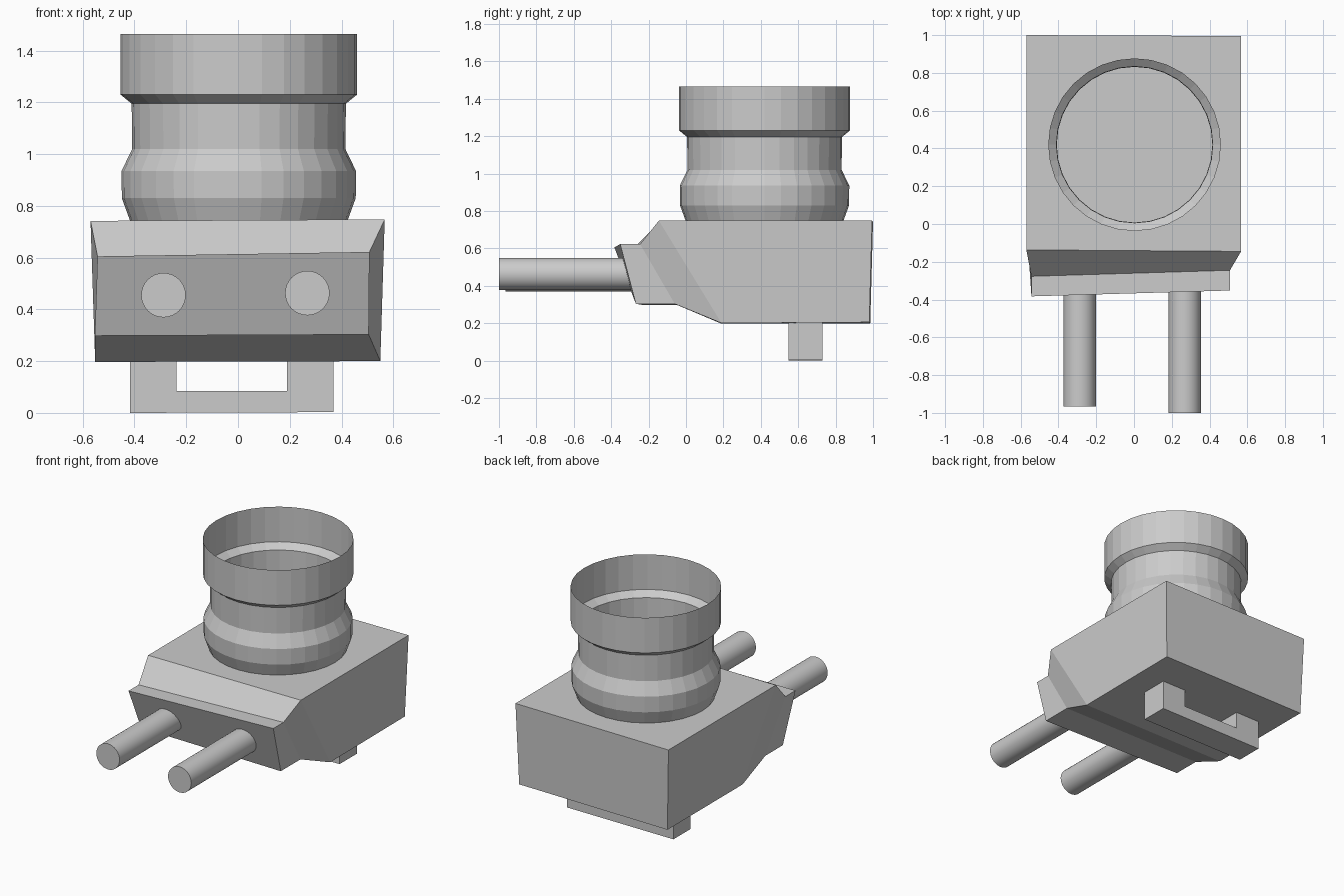
import bpy, bmesh, math
from mathutils import Matrix

if "Cube" in bpy.data.objects:
    bpy.data.objects.remove(bpy.data.objects["Cube"])


def make_object(name, bm):
    bmesh.ops.recalc_face_normals(bm, faces=bm.faces)
    mesh = bpy.data.meshes.new(name)
    bm.to_mesh(mesh)
    bm.free()
    obj = bpy.data.objects.new(name, mesh)
    bpy.context.collection.objects.link(obj)
    return obj


def loft(name, rings, caps=True):
    """Bridge successive closed rings of points with quads."""
    bm = bmesh.new()
    loops = [[bm.verts.new(p) for p in ring] for ring in rings]
    for a, b in zip(loops, loops[1:]):
        for i in range(len(a)):
            j = (i + 1) % len(a)
            bm.faces.new((a[i], a[j], b[j], b[i]))
    if caps:
        bm.faces.new(loops[0])
        bm.faces.new(loops[-1])
    return make_object(name, bm)


def circle(r, z, n=32, cx=0.003, cy=0.42):
    return [(cx + r * math.cos(2 * math.pi * i / n),
             cy + r * math.sin(2 * math.pi * i / n), z) for i in range(n)]


# Body: back wall, slanted front, tapered step, nose plate
# each ring: left top, right top, right bottom, left bottom
loft("body", [
    [(-0.57, 1.0, 0.742), (0.567, 0.995, 0.748), (0.55, 0.98, 0.205), (-0.552, 0.985, 0.197)],
    [(-0.57, -0.137, 0.742), (0.567, -0.145, 0.748), (0.55, 0.19, 0.20), (-0.552, 0.19, 0.197)],
    [(-0.543, -0.277, 0.605), (0.508, -0.245, 0.622), (0.505, -0.06, 0.303), (-0.553, -0.05, 0.298)],
    [(-0.543, -0.383, 0.605), (0.508, -0.352, 0.622), (0.505, -0.268, 0.303), (-0.553, -0.235, 0.298)],
])

# Open thin-walled cup with a bulge and a wider rim
cup_profile = [(0.42, 0.742), (0.452, 0.83), (0.453, 0.935), (0.412, 1.02),
               (0.414, 1.195), (0.457, 1.23), (0.457, 1.465)]
loft("cup", [circle(r, z) for r, z in cup_profile], caps=False)

# Two front rods
for name, x, z, y0 in (("left_rod", -0.288, 0.455, -0.965),
                       ("right_rod", 0.268, 0.463, -1.0)):
    y1 = -0.2
    bm = bmesh.new()
    bmesh.ops.create_cone(
        bm, cap_ends=True, segments=32, radius1=0.086, radius2=0.086, depth=y1 - y0,
        matrix=Matrix.Translation((x, (y0 + y1) / 2, z)) @ Matrix.Rotation(math.pi / 2, 4, 'X'))
    rod = make_object(name, bm)
    rod.data.shade_smooth()
    bpy.context.view_layer.objects.active = rod
    rod.select_set(True)
    bpy.ops.object.shade_smooth_by_angle(angle=math.radians(35))
    rod.select_set(False)

# U-shaped bracket underneath
u_shape = [(-0.418, 0.205), (-0.418, 0), (0.37, 0.003), (0.37, 0.205),
           (0.19, 0.205), (0.19, 0.085), (-0.237, 0.085), (-0.237, 0.205)]
loft("bottom_bracket", [[(x, y, z) for x, z in u_shape] for y in (0.547, 0.73)])
